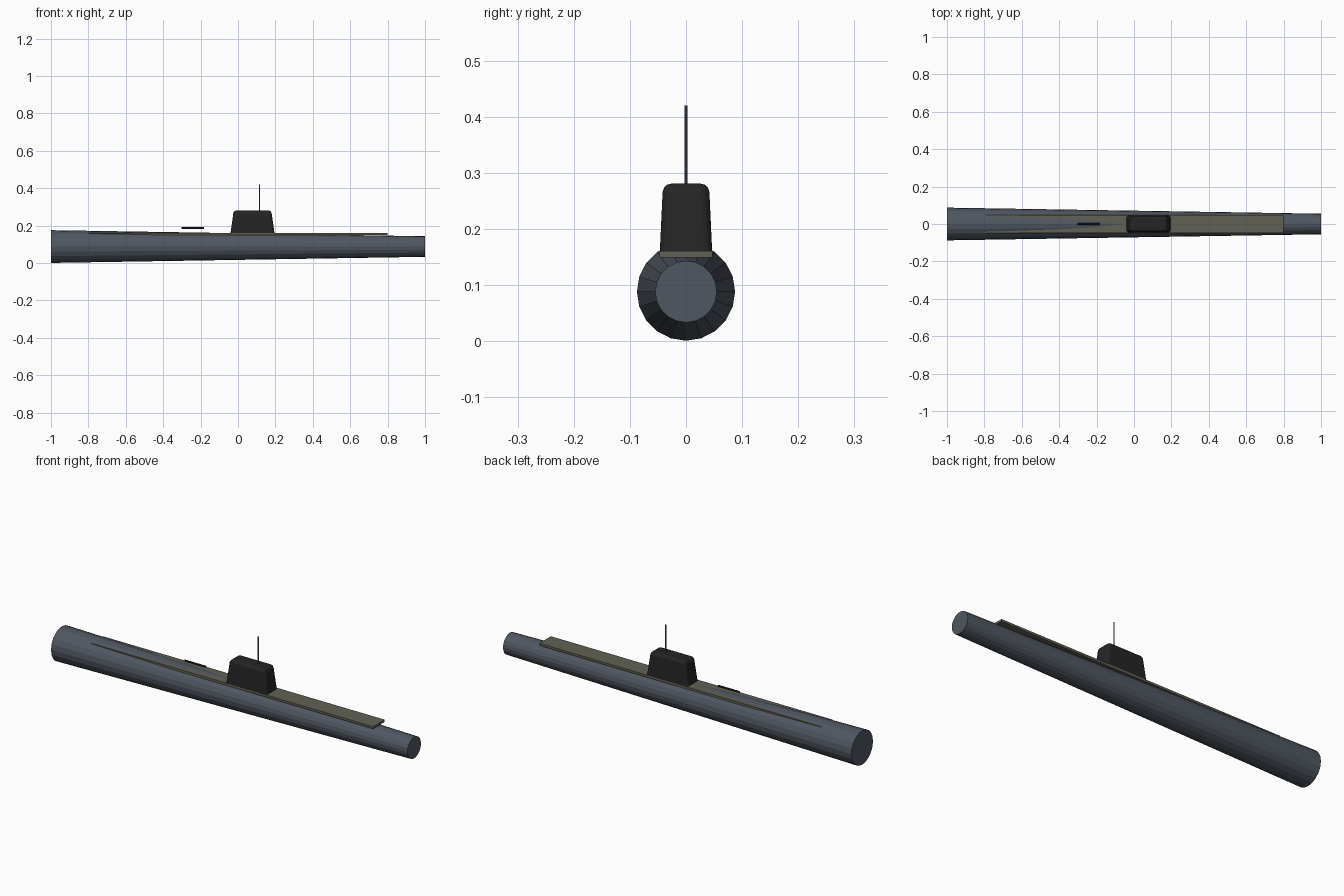
import bpy, bmesh, math
from mathutils import Matrix, Vector

if "Cube" in bpy.data.objects:
    bpy.data.objects.remove(bpy.data.objects["Cube"], do_unlink=True)


def material(name, rgb):
    m = bpy.data.materials.new(name)
    m.use_nodes = True
    m.diffuse_color = (*rgb, 1)
    node = m.node_tree.nodes["Principled BSDF"]
    node.inputs["Base Color"].default_value = (*rgb, 1)
    node.inputs["Roughness"].default_value = 0.7
    return m


slate = material("slate grey", (0.08, 0.095, 0.12))
olive = material("olive deck", (0.12, 0.12, 0.09))
black = material("charcoal", (0.018, 0.018, 0.019))


def finish(name, bm, mat):
    bmesh.ops.recalc_face_normals(bm, faces=bm.faces)
    mesh = bpy.data.meshes.new(name)
    bm.to_mesh(mesh)
    bm.free()
    mesh.materials.append(mat)
    obj = bpy.data.objects.new(name, mesh)
    bpy.context.collection.objects.link(obj)
    return obj


def rod(name, start, end, r1, r2, sides, mat):
    """Capped, optionally tapered cylinder between two points."""
    a, b = Vector(start), Vector(end)
    turn = (b - a).to_track_quat('Z', 'Y').to_matrix().to_4x4()
    bm = bmesh.new()
    bmesh.ops.create_cone(bm, cap_ends=True, segments=sides, radius1=r1, radius2=r2,
                          depth=(b - a).length,
                          matrix=Matrix.Translation((a + b) / 2) @ turn)
    return finish(name, bm, mat)


def tapered_box(name, low, high, inset, mat, bevel=0):
    """Box whose top shrinks by inset (x, y); all but its base edges are rounded."""
    lo, hi = Vector(low), Vector(high)
    bm = bmesh.new()
    bmesh.ops.create_cube(bm, size=1, matrix=Matrix.Translation((lo + hi) / 2)
                          @ Matrix.Diagonal((*(hi - lo), 1)))
    mid = (lo + hi) / 2
    for v in bm.verts:
        if v.co.z > mid.z:
            v.co.x -= math.copysign(inset[0], v.co.x - mid.x)
            v.co.y -= math.copysign(inset[1], v.co.y - mid.y)
    if bevel:
        edges = [e for e in bm.edges if any(v.co.z > mid.z for v in e.verts)]
        bmesh.ops.bevel(bm, geom=edges, offset=bevel, segments=3, profile=0.5,
                        affect='EDGES')
    return finish(name, bm, mat)


# Tapered hull and the flat deck that emerges from it
rod("hull", (-1, 0, 0.0885), (1, 0, 0.0885), 0.0875, 0.055, 20, slate)
tapered_box("deck", (-0.8, -0.047, 0.149), (0.8, 0.047, 0.1605), (0, 0), olive)

# Conning tower with its mast
tapered_box("conning_tower", (-0.041, -0.047, 0.152), (0.196, 0.047, 0.281),
            (0.018, 0.006), black, 0.015)
rod("mast", (0.115, 0, 0.27), (0.115, 0, 0.42), 0.003, 0.003, 8, slate)

# Deck gun barrel
rod("gun_barrel", (-0.302, 0, 0.187), (-0.183, 0, 0.187), 0.005, 0.005, 8, black)
